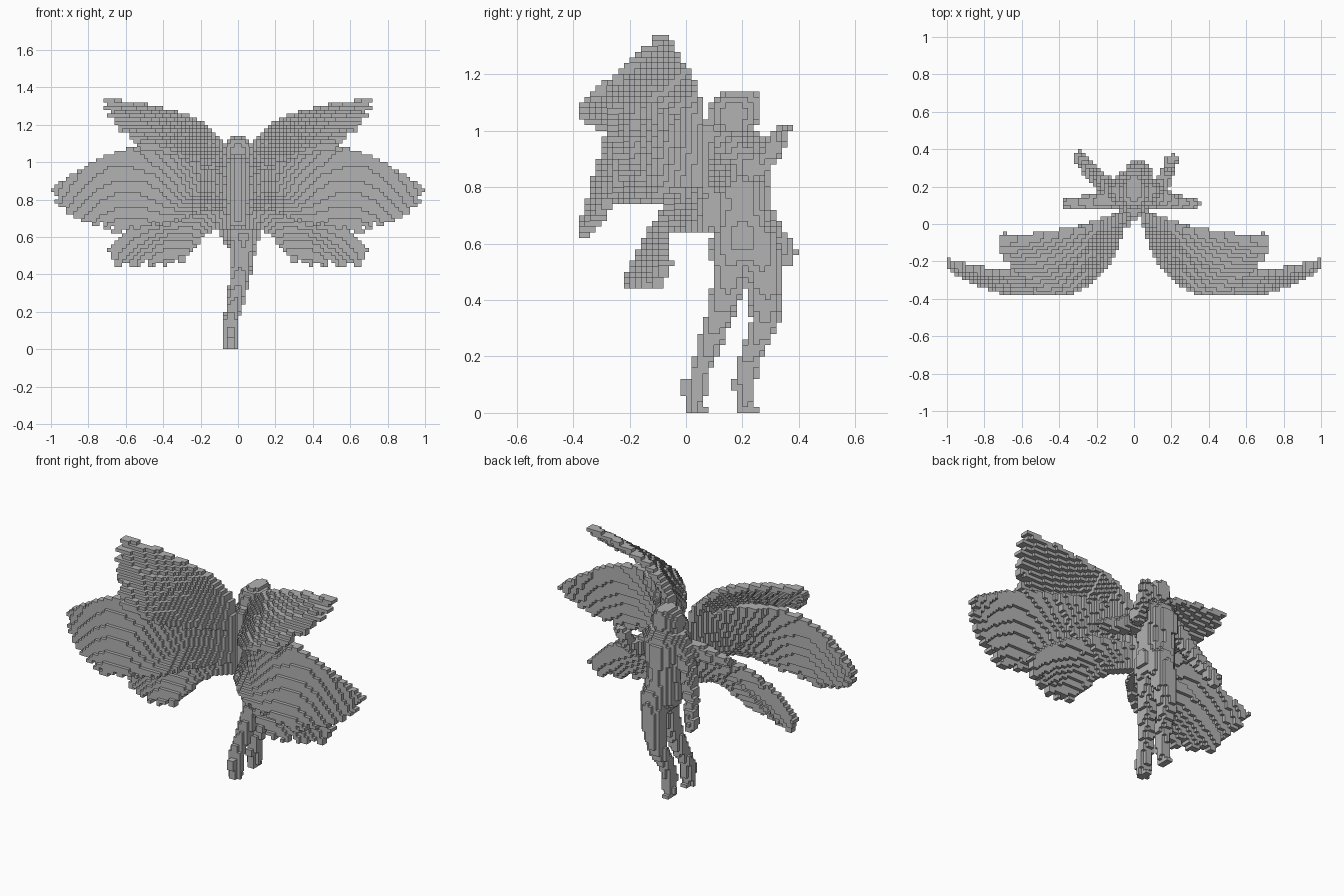
import bpy, bmesh, math
from mathutils import Vector

cube = bpy.data.objects.get("Cube")
if cube:
    bpy.data.objects.remove(cube, do_unlink=True)

S = 0.02            # block size
parts = {}          # part name -> set of block cells
taken = set()       # every cell used so far

stone = bpy.data.materials.new("stone grey")
stone.use_nodes = True
stone.diffuse_color = (0.45, 0.45, 0.45, 1)
bsdf = stone.node_tree.nodes["Principled BSDF"]
bsdf.inputs["Base Color"].default_value = (0.45, 0.45, 0.45, 1)
bsdf.inputs["Roughness"].default_value = 0.9


def cell(p):
    return tuple(math.floor(c / S + 1e-6) for c in p)


def claim(name, cells):
    """Give free cells at or above the ground to a part."""
    new = {c for c in cells if c[2] >= 0} - taken
    parts.setdefault(name, set()).update(new)
    taken.update(new)


def limb(name, *knots):
    """Blocks inside a chain of tapered capsules; knots are (x, y, z, radius)."""
    cells = set()
    for a, b in zip(knots, knots[1:]):
        pa, pb = Vector(a[:3]), Vector(b[:3])
        d = pb - pa
        r = max(a[3], b[3])
        lo = cell([min(u, v) - r for u, v in zip(pa, pb)])
        hi = cell([max(u, v) + r for u, v in zip(pa, pb)])
        for i in range(lo[0], hi[0] + 1):
            for j in range(lo[1], hi[1] + 1):
                for k in range(lo[2], hi[2] + 1):
                    p = Vector((i + .5, j + .5, k + .5)) * S
                    t = min(1, max(0, (p - pa).dot(d) / max(d.length_squared, 1e-9)))
                    if (p - pa - d * t).length <= a[3] + (b[3] - a[3]) * t:
                        cells.add((i, j, k))
    claim(name, cells)


def along(keys, v):
    """Point at v (0..1) on a chain of evenly spaced keys."""
    f = v * (len(keys) - 1)
    n = min(int(f), len(keys) - 2)
    return Vector(keys[n]).lerp(Vector(keys[n + 1]), f - n)


def wing(name, roots, bends, tips, feathers):
    """Fan of curved feathers swept from roots through bends to tips."""
    cells = set()
    n = 180
    for iv in range(n + 1):
        v = iv / n
        r, b, t = along(roots, v), along(bends, v), along(tips, v)
        f = (v * feathers + .5) % 1
        reach = 1 - 0.12 * (2 * f - 1) ** 2          # notched feather ends
        for iu in range(n + 1):
            u = iu / n * reach
            p = r * (1 - u) ** 2 + b * (2 * u * (1 - u)) + t * u * u
            i, j, k = cell(p)
            for dj in range(3 if u < 0.4 else 2):    # thicker near the shoulder
                cells.add((i, j + dj, k))
    claim("left_" + name, cells)
    claim("right_" + name, {(-1 - i, j, k) for i, j, k in cells})


# Head and trunk
limb("head", (0, .16, 1.055, .082), (0, .175, 1.06, .082))
limb("face", (0, .2, 1.09, .06), (0, .215, 1.1, .05))
limb("neck", (0, .155, 1.0, .06), (0, .165, .93, .07))
limb("chest", (-.035, .175, .92, .1), (.035, .175, .92, .1))
limb("waist", (0, .185, .9, .115), (0, .195, .73, .097), (.015, .2, .62, .107))
limb("upper_back", (0, .08, .99, .056), (0, .085, .7, .06))

# Legs, one behind the other
limb("rear_leg", (.03, .16, .6, .075), (.02, .155, .46, .058), (-.01, .105, .3, .045),
     (-.04, .05, .15, .036), (-.04, .03, .02, .034))
limb("rear_foot", (-.04, .005, .1, .025), (-.04, .03, .02, .03), (-.04, .05, .01, .025))
limb("front_leg", (.03, .25, .62, .075), (.02, .285, .48, .066), (0, .28, .32, .05),
     (-.03, .215, .17, .037), (-.04, .215, .02, .032))
limb("front_foot", (-.04, .185, .1, .024), (-.04, .215, .02, .03), (-.04, .235, .01, .022))

# Arms: one raised, one reaching down
limb("raised_arm", (.09, .18, .94, .055), (.165, .23, .86, .042),
     (.185, .3, .92, .032), (.2, .33, .98, .032))
limb("raised_hand", (.195, .33, .98, .038), (.215, .355, 1.01, .018))
limb("lowered_arm", (-.09, .18, .94, .055), (-.18, .23, .8, .045),
     (-.25, .3, .66, .035))
limb("lowered_hand", (-.25, .3, .66, .036), (-.285, .355, .57, .036),
     (-.28, .36, .53, .02))

# Side drapes reaching out from the ribs
for side, x, z in (("left", .33, .81), ("right", -.36, .87)):
    s = math.copysign(1, x)
    limb(side + "_drape", (s * .08, .15, .89, .06), (s * .22, .12, z + .02, .042),
         (x, .11, z, .026))

# Three pairs of wings
wing("upper_wing",
     [(.08, .01, 1.07), (.06, .01, .93)],
     [(.16, -.04, 1.28), (.22, -.22, 1.22), (.22, -.44, 1.04)],
     [(.715, -.1, 1.33), (.69, -.18, 1.25), (.62, -.26, 1.18), (.52, -.37, 1.08)], 6)
wing("middle_wing",
     [(.06, .01, 1.0), (.05, .02, .72)],
     [(.45, -.38, 1.24), (.31, -.38, 1.03), (.12, -.27, .8)],
     [(.99, -.22, .855), (.95, -.265, .76), (.83, -.32, .69), (.66, -.38, .63),
      (.3, -.35, .7)], 12)
wing("lower_wing",
     [(.06, .02, .78), (.05, .02, .65)],
     [(.35, -.1, .86), (.25, -.13, .74), (.14, -.08, .68)],
     [(.69, -.08, .53), (.65, -.11, .45), (.46, -.2, .45), (.3, -.21, .47),
      (.2, -.13, .6)], 8)

# Block faces: four corner offsets for each direction
SIDES = {}
for axis in range(3):
    for s in (0, 1):
        quad = []
        for a, b in ((0, 0), (1, 0), (1, 1), (0, 1)):
            o = [0, 0, 0]
            o[axis], o[(axis + 1) % 3], o[(axis + 2) % 3] = s, a, b
            quad.append(tuple(o))
        n = [0, 0, 0]
        n[axis] = 2 * s - 1
        SIDES[tuple(n)] = quad if s else quad[::-1]

# Build one mesh per part, keeping only the outside faces
for name, cells in parts.items():
    bm = bmesh.new()
    verts = {}
    for c in sorted(cells):
        for n, quad in SIDES.items():
            if tuple(p + q for p, q in zip(c, n)) in taken:
                continue
            ring = []
            for o in quad:
                key = tuple(p + q for p, q in zip(c, o))
                if key not in verts:
                    verts[key] = bm.verts.new(Vector(key) * S)
                ring.append(verts[key])
            bm.faces.new(ring)
    mesh = bpy.data.meshes.new(name)
    bm.to_mesh(mesh)
    bm.free()
    mesh.materials.append(stone)
    bpy.context.scene.collection.objects.link(bpy.data.objects.new(name, mesh))
